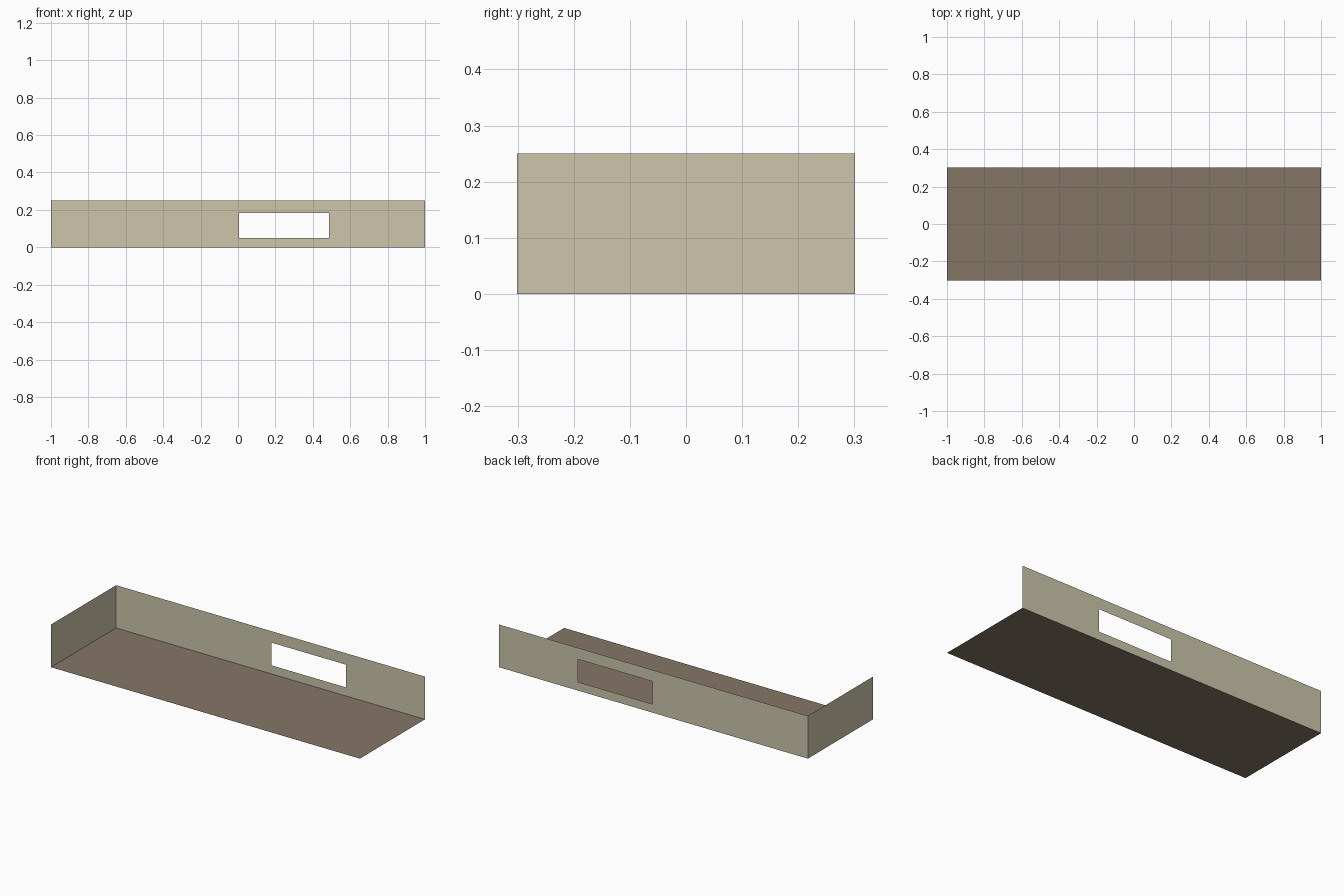
import bpy
import bmesh
from mathutils import Vector

cube = bpy.data.objects.get("Cube")
if cube:
    bpy.data.objects.remove(cube, do_unlink=True)

HALF_X, HALF_Y, HEIGHT = 1.0, 0.301, 0.25
WIN_X, WIN_Z = (0.005, 0.487), (0.05, 0.183)


def make_material(name, rgb):
    mat = bpy.data.materials.new(name)
    mat.use_nodes = True
    color = (*rgb, 1.0)
    mat.diffuse_color = color
    mat.node_tree.nodes["Principled BSDF"].inputs["Base Color"].default_value = color
    return mat


def panel(name, mat, origin, u, v, opening=None):
    """Thin flat sheet spanned by u and v, with an optional (u range, v range) opening."""
    origin, u, v = Vector(origin), Vector(u), Vector(v)
    bm = bmesh.new()
    bm.faces.new([bm.verts.new(p) for p in (origin, origin + u, origin + u + v, origin + v)])
    if opening:
        # Cut along the opening's sides, then remove the face inside
        axes = (u.normalized(), v.normalized())
        for axis, limits in zip(axes, opening):
            for d in limits:
                bmesh.ops.bisect_plane(bm, geom=bm.verts[:] + bm.edges[:] + bm.faces[:],
                                       plane_co=origin + axis * d, plane_no=axis)

        def inside(face):
            c = face.calc_center_median() - origin
            return all(lo < c.dot(a) < hi for a, (lo, hi) in zip(axes, opening))

        bmesh.ops.delete(bm, geom=[f for f in bm.faces if inside(f)], context="FACES")
    mesh = bpy.data.meshes.new(name)
    bm.to_mesh(mesh)
    bm.free()
    mesh.materials.append(mat)
    obj = bpy.data.objects.new(name, mesh)
    bpy.context.collection.objects.link(obj)
    return obj


wall_paint = make_material("cream wall", (0.61, 0.565, 0.413))
floor_brown = make_material("brown floor", (0.231, 0.181, 0.130))

# Floor
panel("floor", floor_brown, (-HALF_X, -HALF_Y, 0), (2 * HALF_X, 0, 0), (0, 2 * HALF_Y, 0))

# Back wall with window opening, facing the room
panel("back_wall", wall_paint, (-HALF_X, HALF_Y, 0), (2 * HALF_X, 0, 0), (0, 0, HEIGHT),
      opening=(tuple(x + HALF_X for x in WIN_X), WIN_Z))

# End wall, facing the room
panel("end_wall", wall_paint, (-HALF_X, -HALF_Y, 0), (0, 2 * HALF_Y, 0), (0, 0, HEIGHT))
